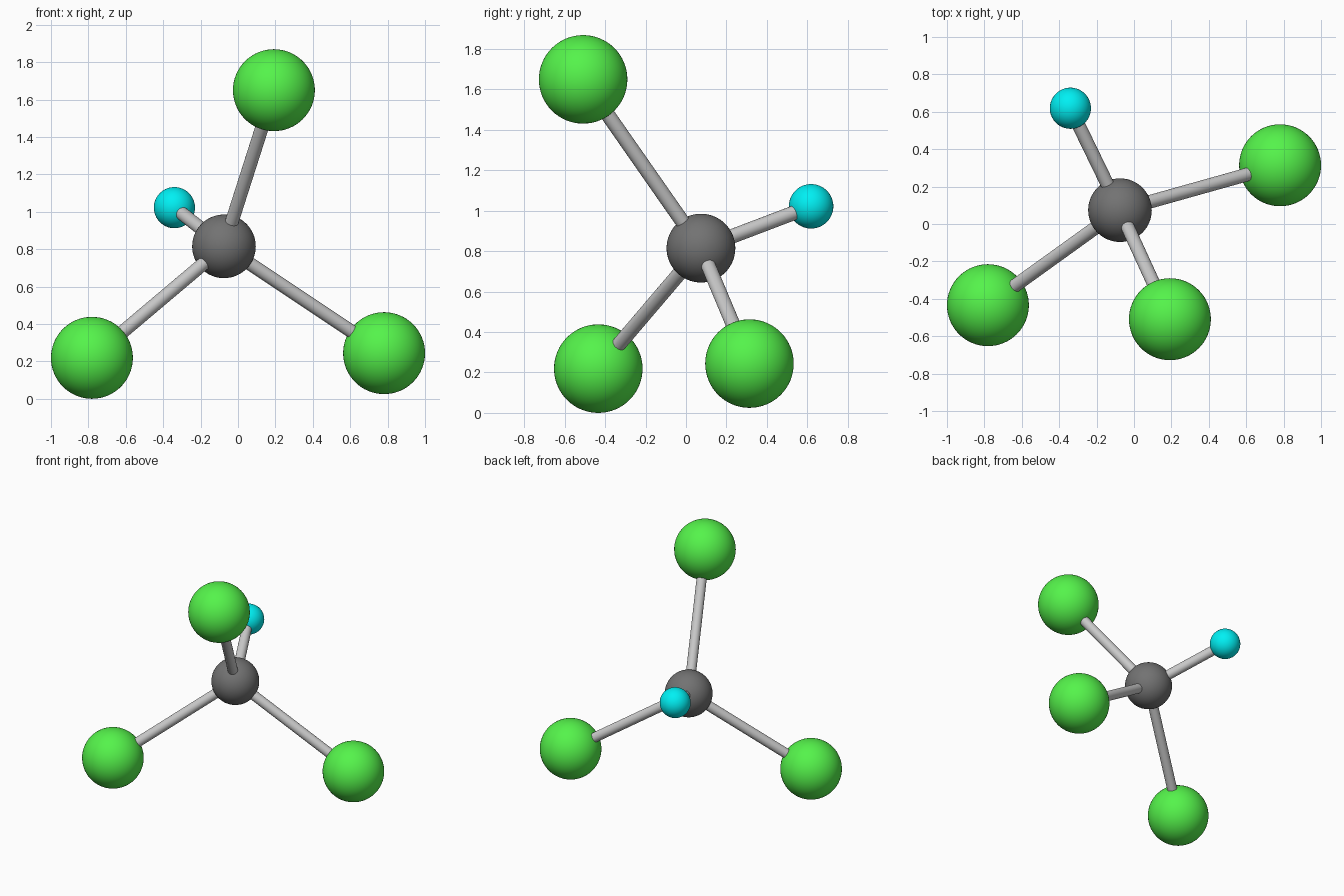
import bpy
from mathutils import Vector

if "Cube" in bpy.data.objects:
    bpy.data.objects.remove(bpy.data.objects["Cube"])


def material(name, rgb):
    m = bpy.data.materials.new(name)
    m.diffuse_color = (*rgb, 1)
    m.use_nodes = True
    m.node_tree.nodes["Principled BSDF"].inputs["Base Color"].default_value = m.diffuse_color
    return m


green = material("green", (0.09, 0.9, 0.07))
cyan = material("cyan", (0.0, 0.87, 0.9))
dark_grey = material("dark_grey", (0.17, 0.17, 0.17))

BOND_RADIUS = 0.036


def ball(name, centre, radius, mat):
    bpy.ops.mesh.primitive_uv_sphere_add(segments=64, ring_count=32, radius=radius, location=centre)
    ob = bpy.context.object
    ob.name = name
    ob.data.materials.append(mat)
    bpy.ops.object.shade_smooth()


def bond(name, a, b):
    a, b = Vector(a), Vector(b)
    d = b - a
    bpy.ops.mesh.primitive_cylinder_add(vertices=32, radius=BOND_RADIUS, depth=d.length,
                                        location=(a + b) / 2,
                                        rotation=d.to_track_quat('Z', 'Y').to_euler())
    bpy.context.object.name = name
    bpy.ops.object.shade_smooth_by_angle()


# central atom
centre = (-0.075, 0.074, 0.815)
ball("centre_atom", centre, 0.17, dark_grey)

# outer atoms, each joined to the centre by a rod
outer = [
    ("top", (0.192, -0.509, 1.650), 0.219, green),
    ("left", (-0.781, -0.434, 0.219), 0.219, green),
    ("right", (0.781, 0.314, 0.244), 0.219, green),
    ("small", (-0.340, 0.619, 1.022), 0.11, cyan),
]
for name, pos, radius, mat in outer:
    ball(name + "_atom", pos, radius, mat)
    bond(name + "_bond", centre, pos)
